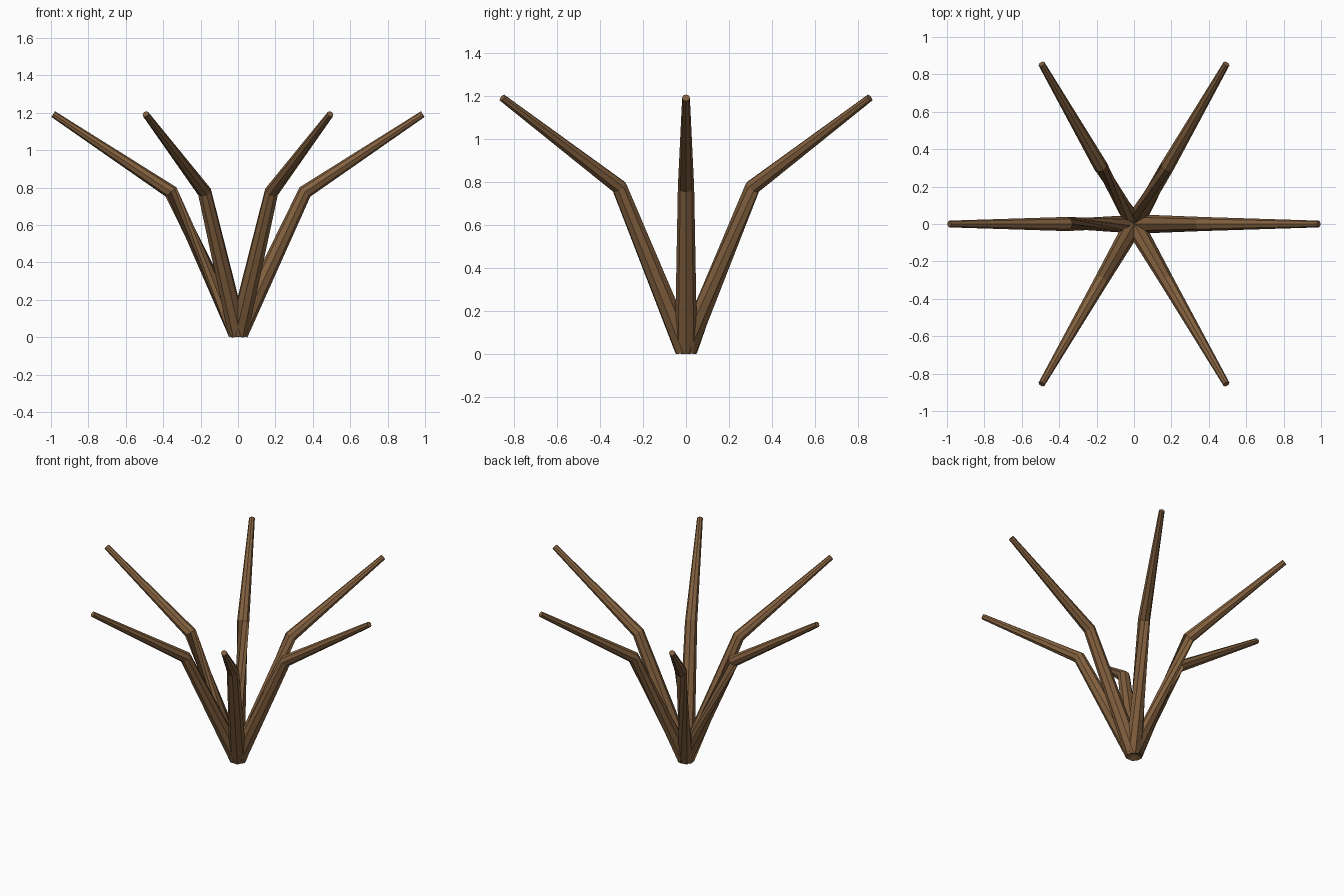
import bpy, bmesh, math
from mathutils import Vector

if "Cube" in bpy.data.objects:
    bpy.data.objects.remove(bpy.data.objects["Cube"])

SIDES = 8
bark = bpy.data.materials.new("brown_bark")
bark.diffuse_color = (0.23, 0.12, 0.05, 1)
bark.use_nodes = True
bark.node_tree.nodes["Principled BSDF"].inputs["Base Color"].default_value = bark.diffuse_color

# (distance from axis, height, radius, tilt of the ring's plane normal from vertical)
PROFILE = [
    (0.003, 0.021, 0.052, math.radians(25)),
    (0.358, 0.777, 0.038, math.radians(41)),
    (0.988, 1.193, 0.018, math.radians(57)),
]


def make_branch(name, angle, twist):
    """Tapered bent tube; twist turns the base ring against the upper rings."""
    bm = bmesh.new()
    out = Vector((math.cos(angle), math.sin(angle), 0))
    side = Vector((-math.sin(angle), math.cos(angle), 0))
    up = Vector((0, 0, 1))
    rings = []
    for i, (dist, height, radius, tilt) in enumerate(PROFILE):
        centre = out * dist + up * height
        across = out * math.cos(tilt) - up * math.sin(tilt)
        turn = -twist if i == 0 else 0
        ring = []
        for k in range(SIDES):
            a = 2 * math.pi * k / SIDES + turn
            ring.append(bm.verts.new(
                centre + (across * math.cos(a) + side * math.sin(a)) * radius))
        rings.append(ring)
    for low, high in zip(rings, rings[1:]):
        for k in range(SIDES):
            n = (k + 1) % SIDES
            bm.faces.new((low[k], low[n], high[n], high[k]))
    bm.faces.new(rings[0][::-1])
    bm.faces.new(rings[-1])
    mesh = bpy.data.meshes.new(name)
    bm.to_mesh(mesh)
    bm.free()
    mesh.materials.append(bark)
    bpy.context.collection.objects.link(bpy.data.objects.new(name, mesh))


# six branches fanning out; the back and left ones have twisted lower stems
for i, twist in enumerate((0, 45, 80, 110, 0, 0)):
    make_branch(f"branch_{i + 1}", math.radians(60 * i), math.radians(twist))
